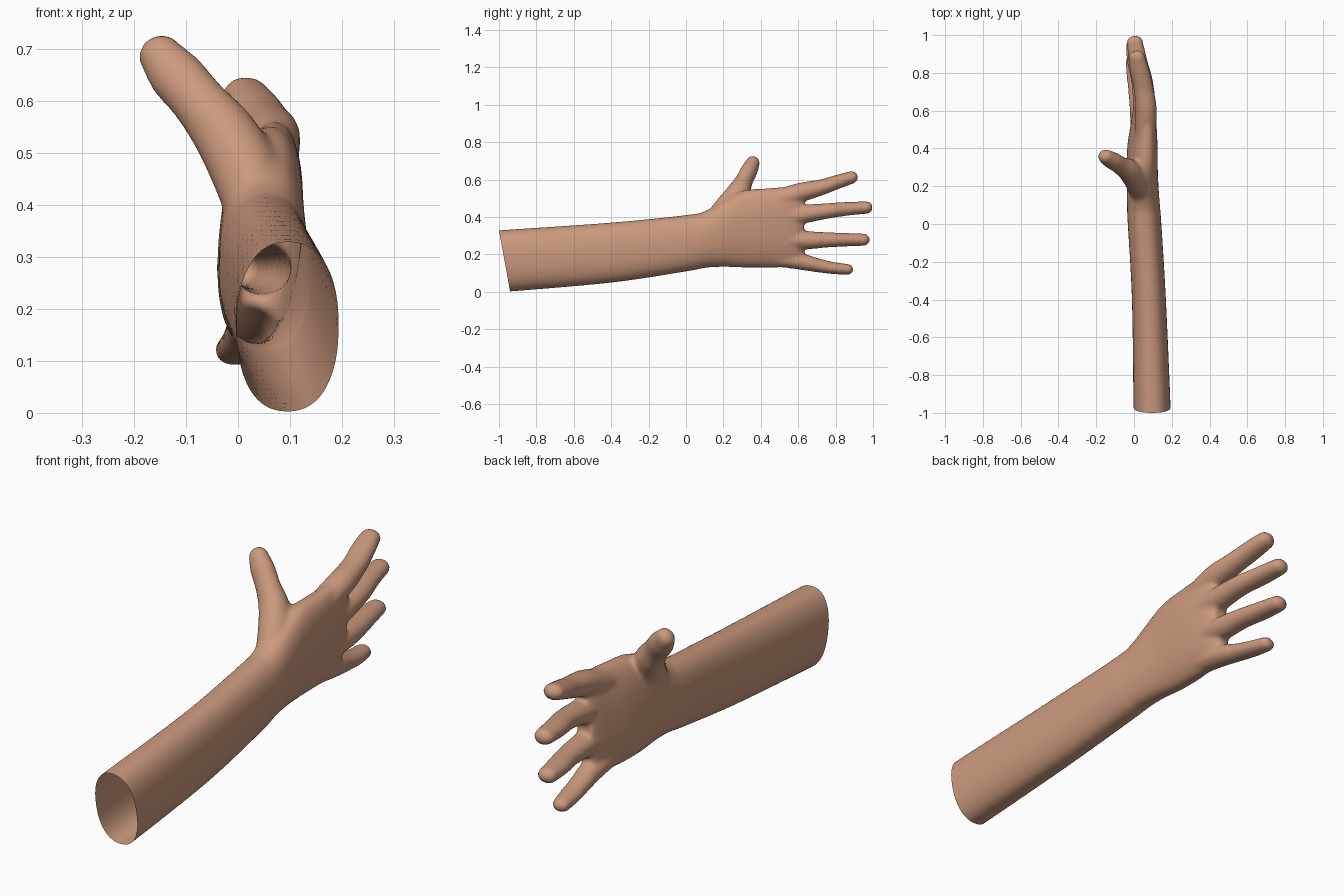
import bpy, bmesh, math
from mathutils import Vector

if "Cube" in bpy.data.objects:
    bpy.data.objects.remove(bpy.data.objects["Cube"])

skin = bpy.data.materials.new("skin")
skin.diffuse_color = (0.60, 0.32, 0.205, 1)
skin.use_nodes = True
skin.node_tree.nodes["Principled BSDF"].inputs["Base Color"].default_value = skin.diffuse_color


def spline(rows, steps=6):
    """Catmull-Rom interpolation through rows of numbers."""
    out = []
    for i in range(len(rows) - 1):
        p0, p1, p2 = rows[max(i - 1, 0)], rows[i], rows[i + 1]
        p3 = rows[min(i + 2, len(rows) - 1)]
        for k in range(steps):
            t = k / steps
            out.append([0.5 * (2 * b + (c - a) * t + (2 * a - 5 * b + 4 * c - d) * t * t
                               + (3 * b - a - 3 * c + d) * t ** 3)
                        for a, b, c, d in zip(p0, p1, p2, p3)])
    out.append(list(rows[-1]))
    return out


def loft(bm, rows, axis, side, power=2.0, round_tip=True, n=32):
    """Closed tube; rows are x, y, z, half thickness, half width, lean."""
    axis = Vector(axis).normalized()
    side = Vector(side)
    side = (side - axis * side.dot(axis)).normalized()
    up = side.cross(axis)
    rows = spline(rows)
    if round_tip:
        x, y, z, a, b, s = rows[-1]
        for k in range(1, 6):
            t = k / 6 * math.pi / 2
            p = Vector((x, y, z)) + axis * b * math.sin(t)
            rows.append([*p, a * math.cos(t), b * math.cos(t), s])
    rings = []
    for x, y, z, a, b, s in rows:
        ring = []
        for k in range(n):
            t = 2 * math.pi * k / n
            c, d = math.cos(t), math.sin(t)
            u = math.copysign(abs(c) ** (2 / power), c) * a
            v = math.copysign(abs(d) ** (2 / power), d) * b
            ring.append(bm.verts.new(Vector((x, y, z)) + side * (u + s * v) + up * v))
        rings.append(ring)
    for r, q in zip(rings, rings[1:]):
        for k in range(n):
            bm.faces.new((r[k], r[(k + 1) % n], q[(k + 1) % n], q[k]))
    bm.faces.new(rings[0][::-1])
    bm.faces.new(rings[-1])


bm = bmesh.new()

# Forearm, wrist and palm
palm = [(.098, -1.1, .157, .098, .165, 0), (.095, -.95, .167, .098, .166, 0),
        (.079, -.4, .21, .09, .161, 0), (.056, 0, .26, .089, .151, 0),
        (.050, .1, .28, .087, .152, .02), (.046, .2, .312, .083, .178, .05),
        (.043, .3, .335, .08, .205, .08), (.045, .42, .341, .075, .212, .1),
        (.050, .52, .345, .064, .215, .1), (.050, .59, .346, .052, .212, .1),
        (.046, .63, .346, .036, .19, .1)]
loft(bm, palm, (0, 1, 0), (1, 0, 0), power=2.3, round_tip=False)

# Fingers: knuckle inside the palm, two joints, fingertip centre
fingers = [
    [(.060, .42, .47), (.064, .60, .528), (.050, .72, .558), (.030, .81, .588), (.014, .885, .612)],
    [(.060, .42, .39), (.062, .60, .412), (.050, .75, .432), (.022, .86, .444), (.004, .965, .451)],
    [(.050, .42, .29), (.048, .62, .277), (.036, .75, .278), (.012, .86, .279), (-.002, .95, .279)],
    [(.030, .42, .19), (.026, .60, .165), (.014, .71, .141), (.004, .79, .127), (-.008, .865, .120)]]
thick = (.052, .054, .050, .049, .042)
width = (.050, .050, .041, .036, .033)
for path, size in zip(fingers, (1.05, 1.02, 1.0, .9)):
    rows = [(*p, a * size, b * size, 0) for p, a, b in zip(path, thick, width)]
    loft(bm, rows, Vector(path[-1]) - Vector(path[1]), (1, 0, 0))

# Thumb and its fleshy base
thumb = [(.045, .15, .36, .06, .07, 0), (.02, .225, .45, .068, .075, 0),
         (-.025, .282, .535, .062, .062, 0), (-.075, .312, .598, .053, .047, 0),
         (-.118, .338, .648, .053, .045, 0), (-.150, .357, .688, .042, .038, 0)]
loft(bm, thumb, (-.105, .075, .15), (1, 0, .7))

bmesh.ops.recalc_face_normals(bm, faces=bm.faces)
mesh = bpy.data.meshes.new("arm_and_hand")
bm.to_mesh(mesh)
bm.free()
arm = bpy.data.objects.new("arm_and_hand", mesh)
bpy.context.collection.objects.link(arm)

# Fuse the parts into one skin and soften the joins
fuse = arm.modifiers.new("fuse", 'REMESH')
fuse.mode = 'VOXEL'
fuse.voxel_size = 0.009
soft = arm.modifiers.new("soften", 'SMOOTH')
soft.factor = 0.5
soft.iterations = 9
bpy.context.view_layer.objects.active = arm
arm.select_set(True)
for name in ("fuse", "soften"):
    bpy.ops.object.modifier_apply(modifier=name)

# Cut the forearm open along a slanted plane, leaving a hollow shell
bm = bmesh.new()
bm.from_mesh(arm.data)
bmesh.ops.bisect_plane(bm, geom=bm.verts[:] + bm.edges[:] + bm.faces[:],
                       plane_co=(0, -1, .33), plane_no=(0, -.33, -.06), clear_outer=True)
bm.to_mesh(arm.data)
bm.free()

arm.data.materials.clear()
arm.data.materials.append(skin)
for f in arm.data.polygons:
    f.material_index = 0
bpy.ops.object.shade_smooth_by_angle(angle=math.radians(60))
